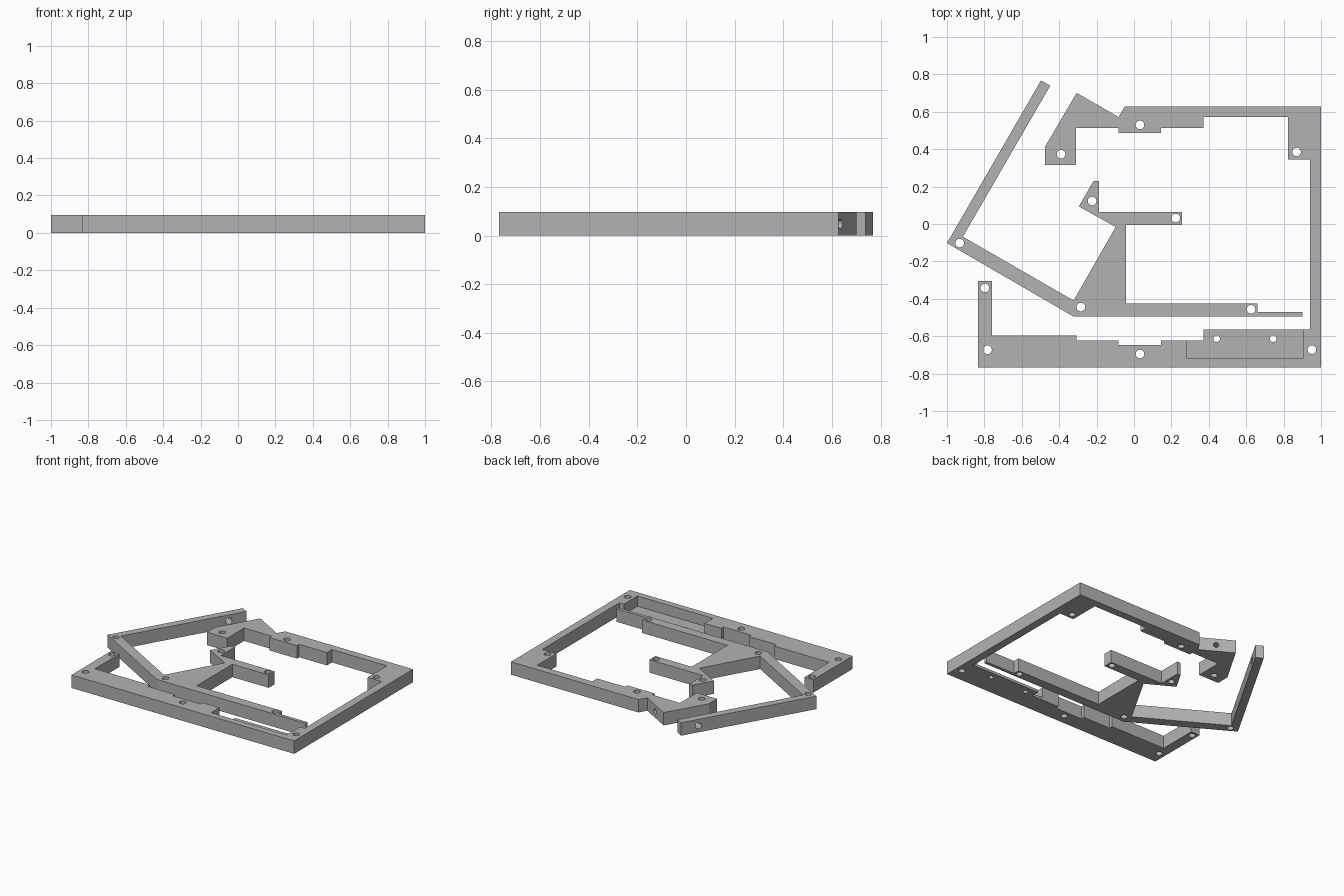
import bpy, bmesh, math
from mathutils import Vector

if "Cube" in bpy.data.objects:
    bpy.data.objects.remove(bpy.data.objects["Cube"])

H = 0.096          # plate thickness
HOLE_R = 0.023     # pivot hole radius

metal = bpy.data.materials.new("grey")
metal.diffuse_color = (0.45, 0.45, 0.45, 1)
metal.use_nodes = True
metal.node_tree.nodes["Principled BSDF"].inputs["Base Color"].default_value = metal.diffuse_color


def prism(name, pts, z0, z1):
    """Extrude a flat outline between two heights."""
    bm = bmesh.new()
    face = bm.faces.new([bm.verts.new((x, y, z0)) for x, y in pts])
    up = bmesh.ops.extrude_face_region(bm, geom=[face])["geom"]
    bmesh.ops.translate(bm, vec=(0, 0, z1 - z0),
                        verts=[g for g in up if isinstance(g, bmesh.types.BMVert)])
    bmesh.ops.recalc_face_normals(bm, faces=bm.faces)
    me = bpy.data.meshes.new(name)
    bm.to_mesh(me)
    bm.free()
    me.materials.append(metal)
    ob = bpy.data.objects.new(name, me)
    bpy.context.collection.objects.link(ob)
    return ob


def drill(center, axis, radius, length):
    """Cylinder cutter along any axis."""
    bpy.ops.mesh.primitive_cylinder_add(vertices=32, radius=radius, depth=length, location=center)
    ob = bpy.context.object
    ob.name = "drill"
    ob.rotation_euler = Vector(axis).to_track_quat('Z', 'Y').to_euler()
    ob.data.materials.append(metal)
    ob.hide_render = True
    return ob


def cut(target, cutters):
    for c in cutters:
        m = target.modifiers.new("cut", 'BOOLEAN')
        m.operation = 'DIFFERENCE'
        m.solver = 'EXACT'
        m.object = c
    bpy.context.view_layer.update()
    bpy.context.view_layer.objects.active = target
    for m in list(target.modifiers):
        bpy.ops.object.modifier_apply(modifier=m.name)
    for c in cutters:
        bpy.data.objects.remove(c)


def pivots(points, radius=HOLE_R):
    return [drill((x, y, H / 2), (0, 0, 1), radius, 0.4) for x, y in points]


# Outer frame: stepped C shape with a toothed upper jaw
frame = prism("outer_frame", [
    (-0.833, -0.306), (-0.76, -0.306), (-0.76, -0.595), (-0.307, -0.595),
    (-0.307, -0.622), (-0.082, -0.622), (-0.082, -0.648), (0.144, -0.648),
    (0.144, -0.622), (0.372, -0.622), (0.372, -0.563), (0.941, -0.563),
    (0.941, 0.346), (0.824, 0.346), (0.824, 0.571), (0.372, 0.571),
    (0.372, 0.513), (0.144, 0.513), (0.144, 0.487), (-0.082, 0.487),
    (-0.082, 0.513), (-0.309, 0.513), (-0.309, 0.315), (-0.476, 0.315),
    (-0.476, 0.412), (-0.307, 0.701), (-0.082, 0.572), (-0.05, 0.628),
    (1.0, 0.628), (1.0, -0.768), (-0.833, -0.768)], 0, H)

# Shallow-floored pocket, pivot holes, pocket screw holes, blind hole in the tooth
pocket = prism("pocket_cutter", [(0.283, -0.72), (0.904, -0.72),
                                 (0.904, -0.5), (0.283, -0.5)], 0.02, 0.3)
cut(frame, [pocket]
    + pivots([(-0.797, -0.342), (-0.783, -0.672), (0.032, -0.695), (0.951, -0.672),
              (0.869, 0.385), (0.032, 0.53), (-0.39, 0.373)])
    + pivots([(0.442, -0.613), (0.744, -0.613)], 0.018)
    + [drill((-0.19, 0.635, H / 2), (0.5, 0.866, 0), 0.019, 0.17)])

# Inner lever: angled arm, triangular web, hooked finger and stepped tail
lever = prism("inner_lever", [
    (-1.0, -0.102), (-0.497, 0.768), (-0.448, 0.739), (-0.915, -0.068),
    (-0.323, -0.409), (-0.098, -0.016), (-0.295, 0.094), (-0.216, 0.231),
    (-0.187, 0.231), (-0.187, 0.065), (0.256, 0.065), (0.256, -0.005),
    (-0.043, -0.005), (-0.043, -0.424), (0.66, -0.424), (0.66, -0.471),
    (0.901, -0.471), (0.901, -0.495), (-0.323, -0.495)], 0, H)
cut(lever, pivots([(-0.932, -0.102), (-0.284, -0.444), (0.626, -0.456),
                   (0.223, 0.032), (-0.224, 0.123)])
    + [drill((-0.535, 0.64, H / 2), (0.866, -0.5, 0), 0.023, 0.3)])

# Smooth hole walls, keep the flat plates crisp
for ob in (frame, lever):
    bpy.ops.object.select_all(action='DESELECT')
    ob.select_set(True)
    bpy.context.view_layer.objects.active = ob
    bpy.ops.object.shade_smooth_by_angle(angle=math.radians(25))
